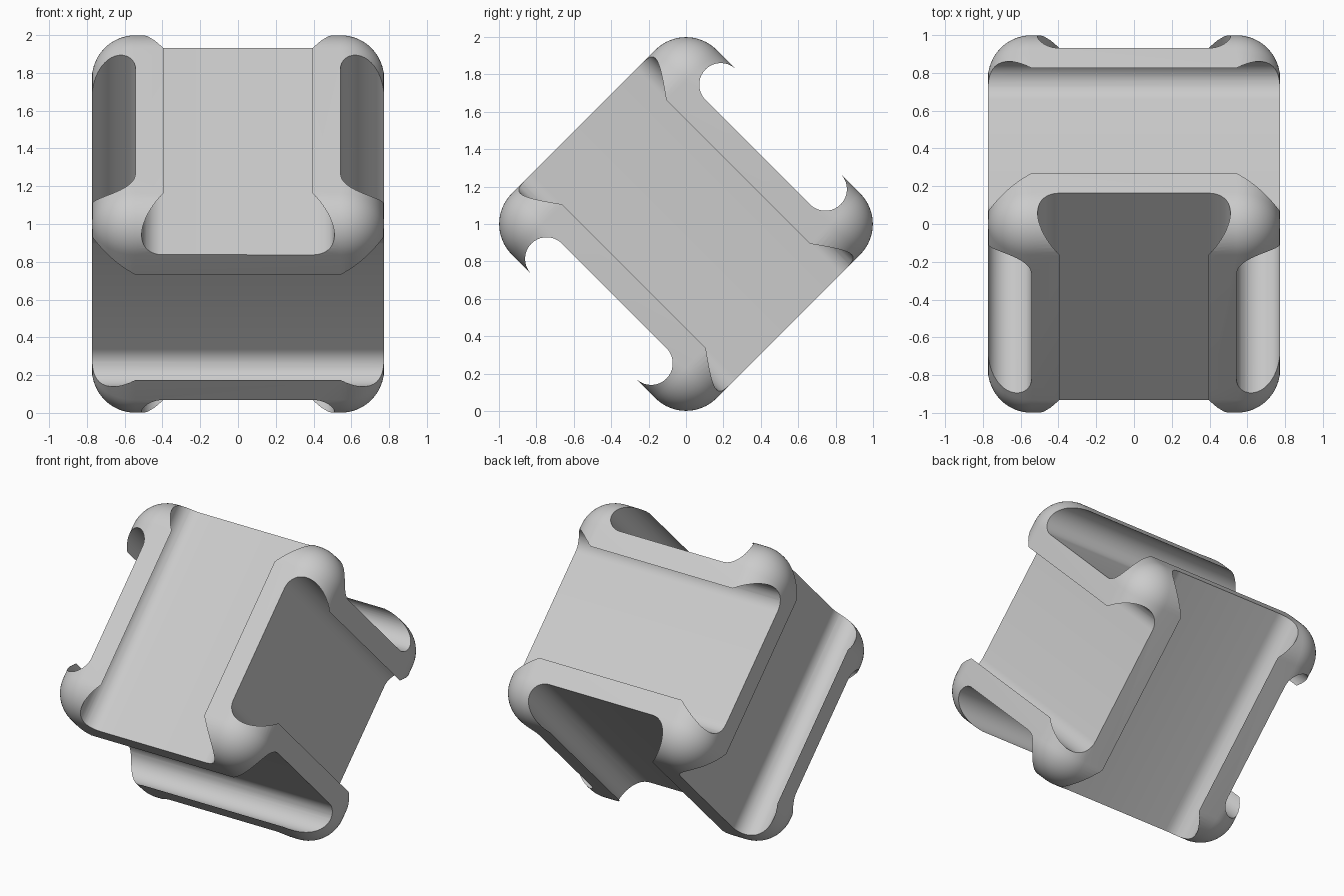
import bpy, bmesh, math
from mathutils import Matrix, Vector

if "Cube" in bpy.data.objects:
    bpy.data.objects.remove(bpy.data.objects["Cube"])

H = 0.774           # half size of the cube
R = 0.231           # rounding radius and groove depth
W = 0.395           # half width of a groove
C = H - R           # groove floor height
TILT = Matrix.Translation((0, 0, 1)) @ Matrix.Rotation(math.radians(45), 4, 'X')


def make_object(name, bm):
    bmesh.ops.recalc_face_normals(bm, faces=bm.faces)
    bm.transform(TILT)
    me = bpy.data.meshes.new(name)
    bm.to_mesh(me)
    bm.free()
    ob = bpy.data.objects.new(name, me)
    bpy.context.collection.objects.link(ob)
    return ob


# rounded cube, tilted onto one edge
bm = bmesh.new()
bmesh.ops.create_cube(bm, size=2 * H)
bmesh.ops.bevel(bm, geom=bm.edges[:], offset=R, segments=16,
                profile=0.5, affect='EDGES')
body = make_object("grooved_cube", bm)

# groove profile: flat floor, half-round undercut walls, open top
N = 20
wall = [(W + R / 2 * math.sin(math.pi * i / N),
         C + R / 2 * (1 - math.cos(math.pi * i / N))) for i in range(N + 1)]
wall.append((W, H + 0.2))
profile = wall + [(-w, n) for w, n in reversed(wall)]

# six grooves: each face is crossed in one direction, turning from axis to axis
X, Y, Z = Vector((1, 0, 0)), Vector((0, 1, 0)), Vector((0, 0, 1))
bm = bmesh.new()
for normal, along, across in ((X, Z, Y), (Z, Y, X), (Y, X, Z)):
    for side in (1, -1):
        rings = [[bm.verts.new(across * w + normal * n * side + along * end)
                  for w, n in profile] for end in (-1.2, 1.2)]
        bm.faces.new(rings[0])
        bm.faces.new(rings[1])
        for i in range(len(profile)):
            j = (i + 1) % len(profile)
            bm.faces.new((rings[0][i], rings[0][j], rings[1][j], rings[1][i]))
cutter = make_object("groove_cutter", bm)
cutter.hide_render = True

# carve the grooves
mod = body.modifiers.new("grooves", 'BOOLEAN')
mod.operation = 'DIFFERENCE'
mod.solver = 'EXACT'
mod.object = cutter
bpy.context.view_layer.objects.active = body
bpy.ops.object.select_all(action='DESELECT')
body.select_set(True)
bpy.ops.object.modifier_apply(modifier=mod.name)
bpy.data.objects.remove(cutter, do_unlink=True)
bpy.ops.object.shade_smooth_by_angle(angle=math.radians(30))
